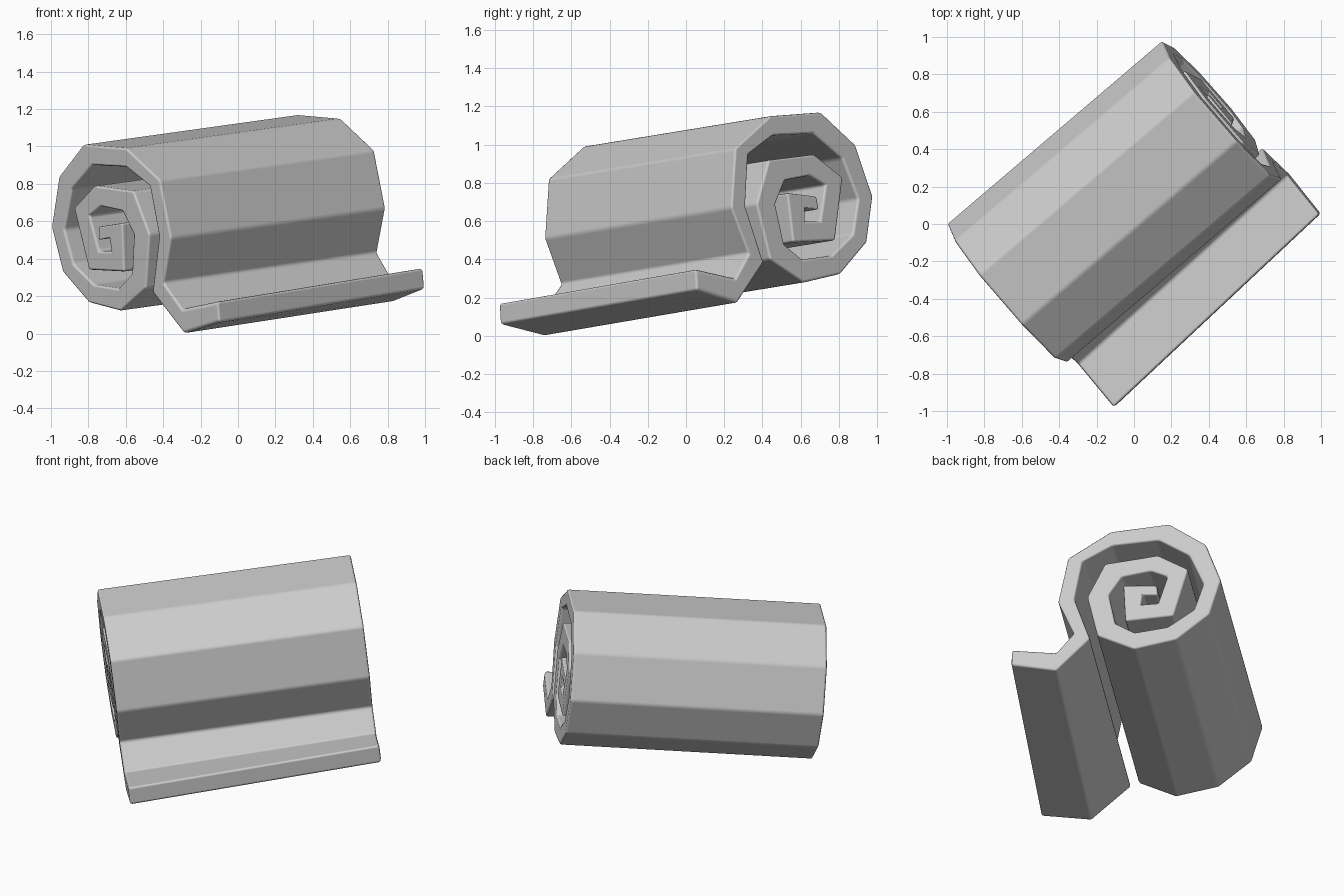
import bpy, bmesh
from mathutils import Vector

if "Cube" in bpy.data.objects:
    bpy.data.objects.remove(bpy.data.objects["Cube"])

# Strip cross-section, from the free flap to the core:
# (outer x, outer z, inner x, inner z) on the near end plane
PROFILE = [
    (-.11, .17, -.10, .06), (-.30, .13, -.29, .00), (-.40, .27, -.46, .22),
    (-.36, .51, -.425, .52), (-.42, .82, -.475, .79), (-.60, .99, -.60, .89),
    (-.83, 1.01, -.78, .90), (-.96, .84, -.89, .77), (-1.0, .57, -.93, .555),
    (-.94, .33, -.88, .37), (-.80, .165, -.77, .26), (-.63, .12, -.64, .24),
    (-.495, .24, -.57, .32), (-.475, .53, -.56, .53), (-.56, .76, -.62, .655),
    (-.77, .79, -.735, .68), (-.88, .67, -.795, .63), (-.80, .34, -.745, .44),
    (-.61, .33, -.68, .44), (-.62, .59, -.69, .51), (-.75, .57, -.75, .50),
]
AXIS = Vector((1.15, .98, .16))          # length direction of the roll
FLAP_TWIST = Vector((-.05, .05, .02))    # slight skew of the flap's far end


def on_end_plane(x, z):
    return Vector((x, (-1.059 - AXIS.x * x - AXIS.z * z) / AXIS.y, z))


# Rings of four vertices along the strip: near outer/inner, far outer/inner
bm = bmesh.new()
rings = []
for i, (xo, zo, xi, zi) in enumerate(PROFILE):
    shift = AXIS + FLAP_TWIST * (1, .6, .1)[i] if i < 3 else AXIS
    o, n = on_end_plane(xo, zo), on_end_plane(xi, zi)
    rings.append([bm.verts.new(p) for p in (o, n, n + shift, o + shift)])
for a, b in zip(rings, rings[1:]):
    for k in range(4):
        j = (k + 1) % 4
        bm.faces.new((a[k], a[j], b[j], b[k]))
bm.faces.new(rings[0])
bm.faces.new(rings[-1])
bmesh.ops.recalc_face_normals(bm, faces=bm.faces)

mesh = bpy.data.meshes.new("rolled_sheet")
bm.to_mesh(mesh)
bm.free()
roll = bpy.data.objects.new("rolled_sheet", mesh)
bpy.context.collection.objects.link(roll)

# Single plain grey
grey = bpy.data.materials.new("light_grey")
grey.diffuse_color = (.6, .6, .6, 1)
grey.use_nodes = True
grey.node_tree.nodes["Principled BSDF"].inputs["Base Color"].default_value = grey.diffuse_color
mesh.materials.append(grey)

# Softened creases and rims
bevel = roll.modifiers.new("soft_edges", 'BEVEL')
bevel.width = .014
bevel.segments = 2
bevel.limit_method = 'ANGLE'
bevel.angle_limit = .3
bevel.harden_normals = True
bpy.context.view_layer.objects.active = roll
roll.select_set(True)
bpy.ops.object.shade_smooth_by_angle(angle=.6)
